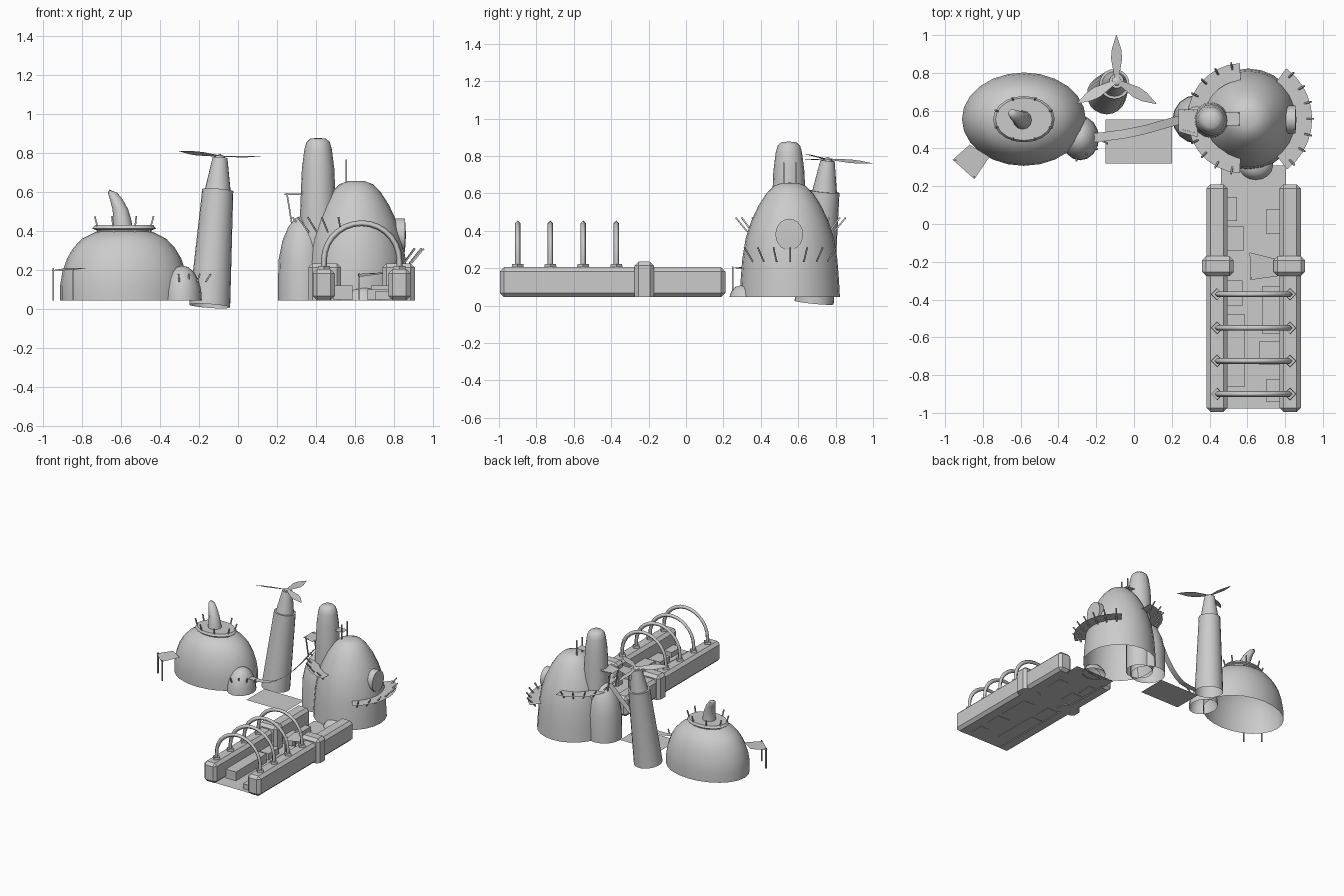
import bpy, bmesh, math
from mathutils import Vector

if "Cube" in bpy.data.objects:
    bpy.data.objects.remove(bpy.data.objects["Cube"])

GROUND = 0.045


def finish(name, bm, smooth=None):
    me = bpy.data.meshes.new(name)
    bm.to_mesh(me)
    bm.free()
    ob = bpy.data.objects.new(name, me)
    bpy.context.collection.objects.link(ob)
    if smooth:
        bpy.ops.object.select_all(action='DESELECT')
        ob.select_set(True)
        bpy.context.view_layer.objects.active = ob
        bpy.ops.object.shade_smooth_by_angle(angle=math.radians(smooth))
    return ob


def lathe(name, profile, start, axis=(0, 0, 1), sx=1, sy=1, segs=20, path=None):
    """Open-bottomed shell of rings; a zero radius closes to a point."""
    bm = bmesh.new()
    q = Vector((0, 0, 1)).rotation_difference(Vector(axis))
    rings = []
    for i, (r, h) in enumerate(profile):
        off = Vector(path[i]) if path else Vector()
        pts = [Vector((r * sx * math.cos(t), r * sy * math.sin(t), h))
               for t in (2 * math.pi * k / segs for k in range(segs if r else 1))]
        rings.append([bm.verts.new(Vector(start) + off + q @ p) for p in pts])
    for a, b in zip(rings, rings[1:]):
        for k in range(segs):
            n = (k + 1) % segs
            if len(a) == 1:
                bm.faces.new((a[0], b[n], b[k]))
            elif len(b) == 1:
                bm.faces.new((a[k], a[n], b[0]))
            else:
                bm.faces.new((a[k], a[n], b[n], b[k]))
    return finish(name, bm, 40)


def rods(name, pairs, r=0.004):
    bm = bmesh.new()
    for a, b in pairs:
        a, b = Vector(a), Vector(b)
        q = Vector((0, 0, 1)).rotation_difference(b - a)
        ends = [[bm.verts.new(p + q @ Vector((r * x, r * y, 0)))
                 for x, y in ((1, 1), (-1, 1), (-1, -1), (1, -1))] for p in (a, b)]
        bm.faces.new(ends[0][::-1])
        bm.faces.new(ends[1])
        for k in range(4):
            n = (k + 1) % 4
            bm.faces.new((ends[0][k], ends[0][n], ends[1][n], ends[1][k]))
    return finish(name, bm)


def sheet(name, pts):
    bm = bmesh.new()
    bm.faces.new([bm.verts.new(p) for p in pts])
    return finish(name, bm)


def strip(name, left, right):
    bm = bmesh.new()
    a = [bm.verts.new(p) for p in left]
    b = [bm.verts.new(p) for p in right]
    for i in range(len(a) - 1):
        bm.faces.new((a[i], a[i + 1], b[i + 1], b[i]))
    return finish(name, bm, 40)


def box(name, x0, x1, y0, y1, z0, z1, bevel=0):
    bm = bmesh.new()
    bmesh.ops.create_cube(bm, size=1)
    for v in bm.verts:
        v.co = Vector(((x0 + x1) / 2 + v.co.x * (x1 - x0), (y0 + y1) / 2 + v.co.y * (y1 - y0),
                       (z0 + z1) / 2 + v.co.z * (z1 - z0)))
    if bevel:
        edges = [e for e in bm.edges if max(v.co.z for v in e.verts) > z1 - 1e-4]
        bmesh.ops.bevel(bm, geom=edges, offset=bevel, segments=1, affect='EDGES')
    return finish(name, bm)


# Left dome house with crown platform and curved horn
DC = (-0.583, 0.555)
lathe("dome_house", [(1, GROUND), (1, .12), (.965, .19), (.89, .26), (.79, .315), (.66, .36),
                     (.45, .395), (.2, .41), (0, .412)], (*DC, 0), sx=.328, sy=.247, segs=24)
lathe("crown_platform", [(.135, .385), (.142, .405), (.163, .412), (.15, .43), (.03, .43)],
      (*DC, 0), sy=.75)
rods("crown_posts", [((DC[0] + .138 * math.cos(t), DC[1] + .1 * math.sin(t), .39),
                      (DC[0] + .163 * math.cos(t), DC[1] + .122 * math.sin(t), .475))
                     for t in (math.pi * (k + .5) / 4 for k in range(8))])
lathe("horn", [(.052, .41), (.046, .46), (.04, .51), (.033, .56), (.024, .595), (0, .612)],
      (-.59, .55, 0), segs=12,
      path=[(0, 0, 0), (-.003, .002, 0), (-.012, .008, 0), (-.032, .02, 0), (-.052, .034, 0), (-.068, .044, 0)])
lathe("dome_annex", [(1, GROUND), (.96, .1), (.82, .15), (.6, .19), (.3, .216), (0, .222)],
      (-.285, .455, 0), sx=.1, sy=.118, segs=16)
sheet("dome_awning", [(-.96, .34, .198), (-.845, .238, .2), (-.765, .355, .212), (-.87, .42, .212)])
rods("dome_awning_posts", [((-.945, .337, GROUND), (-.945, .337, .21)),
                           ((-.845, .25, GROUND), (-.845, .25, .21))])

# Leaning windmill
A, B, C = Vector((-.145, .685, .016)), Vector((-.105, .737, .61)), Vector((-.092, .757, .775))
AX = (C - A).normalized()
H, T = (B - A).length, (C - A).length
lathe("windmill_tower", [(.105, 0), (.08, H - .01), (.08, H), (.066, H), (.038, T), (0, T)], A, AX)
lathe("windmill_hub", [(.026, 0), (.024, .012), (0, .024)], C - AX * .004, AX, segs=10)
bm = bmesh.new()
for k in range(3):
    t = math.radians(90 + 120 * k)
    d = Vector((math.cos(t), math.sin(t), 0))
    d = (d - AX * d.dot(AX)).normalized()
    s = (AX.cross(d) + AX * .25).normalized()
    o = C + AX * .008
    pts = [(.015, -.012), (.12, -.031), (.17, -.026), (.247, 0), (.17, .026), (.12, .031), (.015, .012)]
    bm.faces.new([bm.verts.new(o + d * u + s * w) for u, w in pts])
finish("windmill_blades", bm)

# Main tower with chimney, side lobe, round window and entrance hood
TC = (.605, .555)
lathe("main_tower", [(.268, GROUND), (.262, .15), (.254, .25), (.236, .36), (.207, .45), (.167, .535),
                     (.125, .6), (.085, .64), (.045, .655), (0, .657)], (*TC, 0), segs=24)
lathe("chimney", [(.1, GROUND), (.097, .35), (.09, .55), (.083, .72), (.07, .82), (.06, .855),
                  (.04, .873), (0, .877)], (.41, .55, 0), segs=16)
lathe("side_lobe", [(.128, GROUND), (.125, .25), (.105, .35), (.075, .42), (.04, .465), (0, .48)],
      (.332, .555, 0), segs=16)
lathe("round_window", [(.078, 0), (.078, .105), (0, .11)], (.75, .552, .38), (1, 0, 0), sx=1.08, sy=.95)
lathe("entrance_hood", [(.092, GROUND), (.08, .075), (.055, .1), (0, .112)], (.645, .31, 0),
      segs=16, sy=.85)


# Walkways: flat arc plus leaning rail posts
def walkway(name, cx, cy, r0, r1, a0, a1, z, n, posts):
    ang = [math.radians(a0 + (a1 - a0) * i / n) for i in range(n + 1)]
    P = lambda r, t, h: (cx + r * math.cos(t), cy + r * math.sin(t), h)
    strip(name, [P(r1, t, z) for t in ang], [P(r0, t, z) for t in ang])
    pa = [math.radians(a0 + (a1 - a0) * (i + .5) / posts) for i in range(posts)]
    rods(name + "_posts", [(P(r1 - .055, t, z - .035), P(r1 + .008, t, z + .04)) for t in pa])


walkway("upper_walkway", .575, .56, .2, .292, 93, 267, .43, 14, 10)
walkway("lower_walkway", .61, .555, .235, .333, -53, 54, .27, 10, 7)

# Awnings on chimney and tower top
sheet("chimney_awning", [(.235, .61, .588), (.235, .49, .588), (.335, .46, .592), (.335, .605, .592)])
rods("chimney_awning_posts", [((x, y, .44), (.25, y, .595)) for x, y in ((.275, .6), (.275, .5))])
rods("chimney_awning_beam", [((.24, .5, .588), (.33, .48, .588)), ((.24, .6, .588), (.33, .595, .588))])
sheet("roof_bridge", [(.48, .522, .7), (.56, .522, .7), (.56, .59, .7), (.48, .59, .7)])
rods("roof_bridge_posts", [((.555, y, .63), (.555, y, .765)) for y in (.522, .588)])

# Sagging strip bridge between houses
mid = [(-.31, .455, .155), (-.2, .458, .16), (-.14, .465, .152), (-.06, .475, .158), (0, .487, .182),
       (.06, .5, .222), (.13, .52, .285), (.2, .54, .37), (.285, .56, .48)]
strip("strip_bridge", [(x, y - .024, z) for x, y, z in mid], [(x, y + .024, z) for x, y, z in mid])
rods("bridge_rail_posts", [((-.3 + .045 * i, .35 + .03 * i, .14), (-.305 + .055 * i, .335 + .03 * i, .18))
                           for i in range(4)])
sheet("ground_pad", [(-.15, .32, .05), (.2, .32, .05), (.2, .552, .05), (-.15, .552, .05)])

# Trench: floor, two side walls, clamps
sheet("trench_floor", [(.45, -.978, .05), (.81, -.978, .05), (.805, .31, .05), (.46, .31, .05)])
for side, s in (("left", -1), ("right", 1)):
    X = lambda a, b: sorted((.633 + s * a, .633 + s * b))
    wall = box(side + "_wall", *X(.137, .25), -.995, .21, GROUND, .205)
    bv = wall.modifiers.new("chamfer", 'BEVEL')
    bv.width, bv.segments = .022, 1
    box(side + "_clamp", *X(.105, .273), -.275, -.17, GROUND, .235, .022)

# Crates along the trench: x0, x1, y0, y1, height
crates = [(.49, .545, .015, .143, .09), (.49, .582, -.14, -.012, .11), (.49, .575, -.435, -.3, .1),
          (.49, .585, -.862, -.476, .12), (.702, .78, -.053, .08, .1), (.68, .78, -.582, -.328, .12),
          (.664, .78, -.746, -.62, .1), (.702, .78, -.942, -.82, .09)]
for i, (x0, x1, y0, y1, h) in enumerate(crates):
    box(f"crate_{i + 1}", x0, x1, y0, y1, .048, h)
sheet("trench_awning", [(.612, -.15, .18), (.77, -.19, .19), (.77, -.275, .185), (.617, -.296, .165)])
rods("trench_awning_posts", [((.62, y, .05), (.62, y, .185)) for y in (-.16, -.285)])

# Arches over the trench with foot pads
for i, y in enumerate((-.9, -.725, -.55, -.372)):
    cu = bpy.data.curves.new(f"arch_{i + 1}", 'CURVE')
    cu.dimensions = '3D'
    cu.bevel_depth, cu.bevel_resolution, cu.use_fill_caps = .015, 0, True
    pts = [(.633 + .193 * math.cos(math.pi * k / 14), y, .25 + .19 * math.sin(math.pi * k / 14))
           for k in range(15)]
    pts = [(.826, y, .2)] + pts + [(.44, y, .2)]
    sp = cu.splines.new('POLY')
    sp.points.add(len(pts) - 1)
    for p, c in zip(sp.points, pts):
        p.co = (*c, 1)
    bpy.context.collection.objects.link(bpy.data.objects.new(f"arch_{i + 1}", cu))
    for x in (.44, .826):
        lathe(f"arch_pad_{i + 1}", [(.033, .2), (.03, .222), (0, .222)], (x, y, 0), segs=4)
